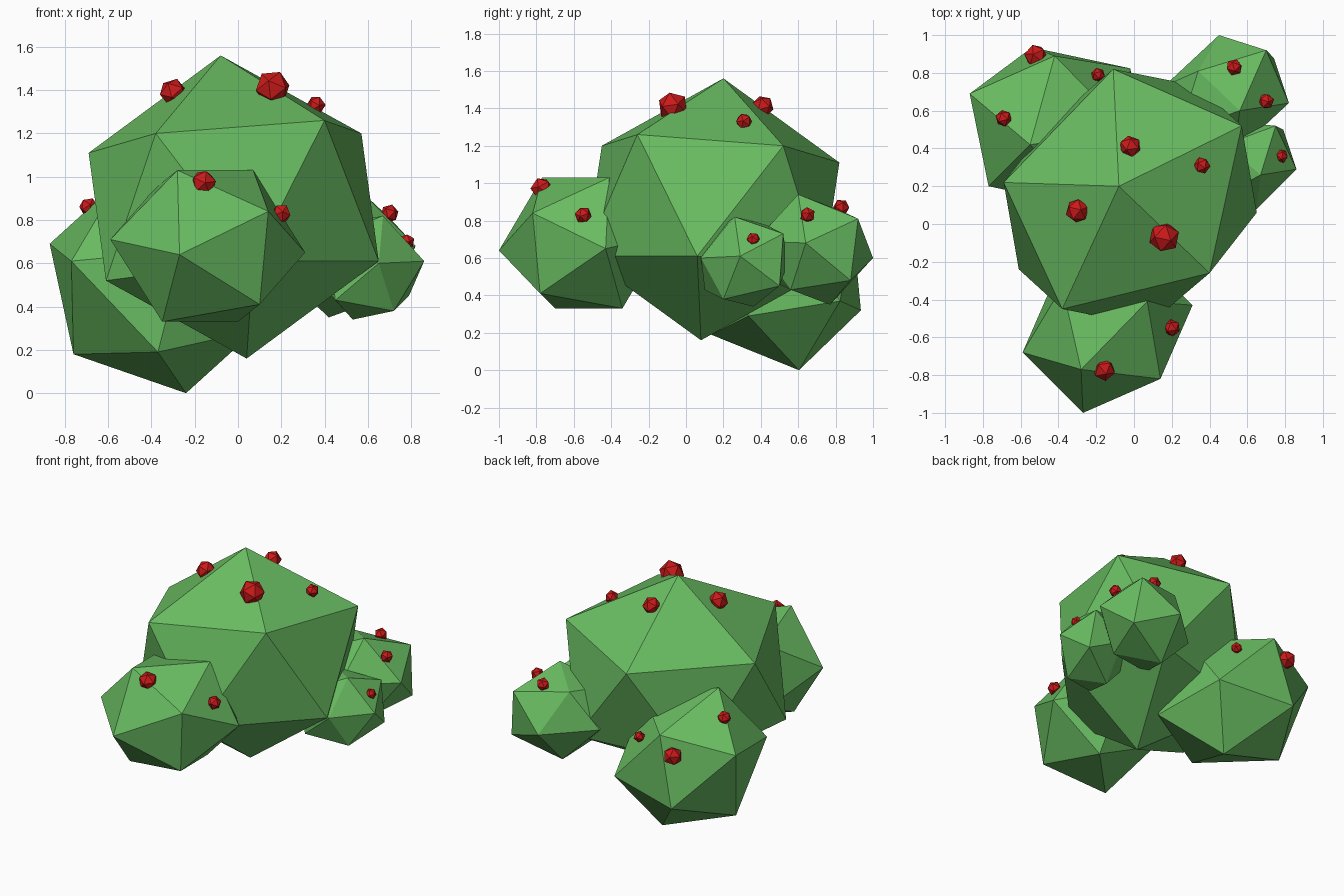
import bpy, bmesh
from mathutils import Vector, Euler


def material(name, colour):
    m = bpy.data.materials.new(name)
    m.diffuse_color = (*colour, 1)
    return m


GREEN = material("leaf_green", (0.14, 0.5, 0.12))
RED = material("berry_red", (0.6, 0.01, 0.01))


def add_object(name, bm, mat):
    bmesh.ops.recalc_face_normals(bm, faces=bm.faces[:])
    me = bpy.data.meshes.new(name)
    bm.to_mesh(me)
    bm.free()
    me.materials.append(mat)
    ob = bpy.data.objects.new(name, me)
    bpy.context.collection.objects.link(ob)
    return ob


def leaf_clump(name, centre, corners):
    """Squashed 20-sided clump: six corners plus their opposites through the centre."""
    bm = bmesh.new()
    c = Vector(centre)
    for p in corners:
        p = Vector(p)
        bm.verts.new(p)
        bm.verts.new(2 * c - p)
    bmesh.ops.convex_hull(bm, input=bm.verts[:])
    return add_object(name, bm, GREEN)


def berry(name, centre, radius, turn):
    bm = bmesh.new()
    bmesh.ops.create_icosphere(bm, subdivisions=1, radius=radius)
    ob = add_object(name, bm, RED)
    ob.location = centre
    ob.rotation_euler = Euler((turn, turn * 0.7, turn * 1.3))
    return ob


# Leaf clumps
leaf_clump("main_clump", (-0.02, 0.14, 0.86),
           [(-0.08, 0.20, 1.56), (-0.38, -0.45, 1.20), (0.40, -0.26, 1.26),
            (0.57, 0.52, 1.20), (-0.11, 0.82, 1.11), (-0.69, 0.22, 1.11)])
leaf_clump("front_clump", (-0.14, -0.555, 0.68),
           [(-0.27, -1.00, 0.64), (-0.59, -0.68, 0.71), (-0.28, -0.77, 1.03),
            (0.14, -0.82, 0.84), (0.07, -0.41, 1.03), (0.10, -0.78, 0.41)])
leaf_clump("back_left_clump", (-0.395, 0.512, 0.49),
           [(-0.77, 0.20, 0.61), (-0.87, 0.69, 0.69), (-0.76, 0.53, 0.18),
            (-0.55, 0.42, 0.98), (-0.42, 0.89, 0.79), (-0.54, 0.935, 0.32)])
leaf_clump("back_right_clump", (0.49, 0.685, 0.645),
           [(0.45, 1.00, 0.60), (0.70, 0.92, 0.81), (0.56, 0.60, 0.94),
            (0.82, 0.64, 0.68), (0.74, 0.88, 0.48), (0.34, 0.81, 0.86)])
leaf_clump("right_clump", (0.60, 0.31, 0.58),
           [(0.86, 0.29, 0.61), (0.75, 0.52, 0.73), (0.67, 0.26, 0.82),
            (0.65, 0.08, 0.60), (0.79, 0.50, 0.45), (0.72, 0.20, 0.38)])

# Berries: position and radius
berries = [
    ((0.16, -0.07, 1.41), 0.083), ((-0.30, 0.07, 1.39), 0.065),
    ((-0.02, 0.41, 1.41), 0.06), ((0.36, 0.31, 1.33), 0.045),
    ((-0.16, -0.77, 0.97), 0.062), ((0.20, -0.55, 0.83), 0.046),
    ((-0.52, 0.89, 0.67), 0.063), ((-0.69, 0.56, 0.86), 0.045),
    ((-0.19, 0.79, 0.68), 0.038), ((0.53, 0.83, 0.87), 0.045),
    ((0.70, 0.65, 0.83), 0.043), ((0.78, 0.36, 0.70), 0.037),
]
for i, (pos, r) in enumerate(berries):
    berry(f"berry_{i + 1}", pos, r, 0.4 + 0.9 * i)
